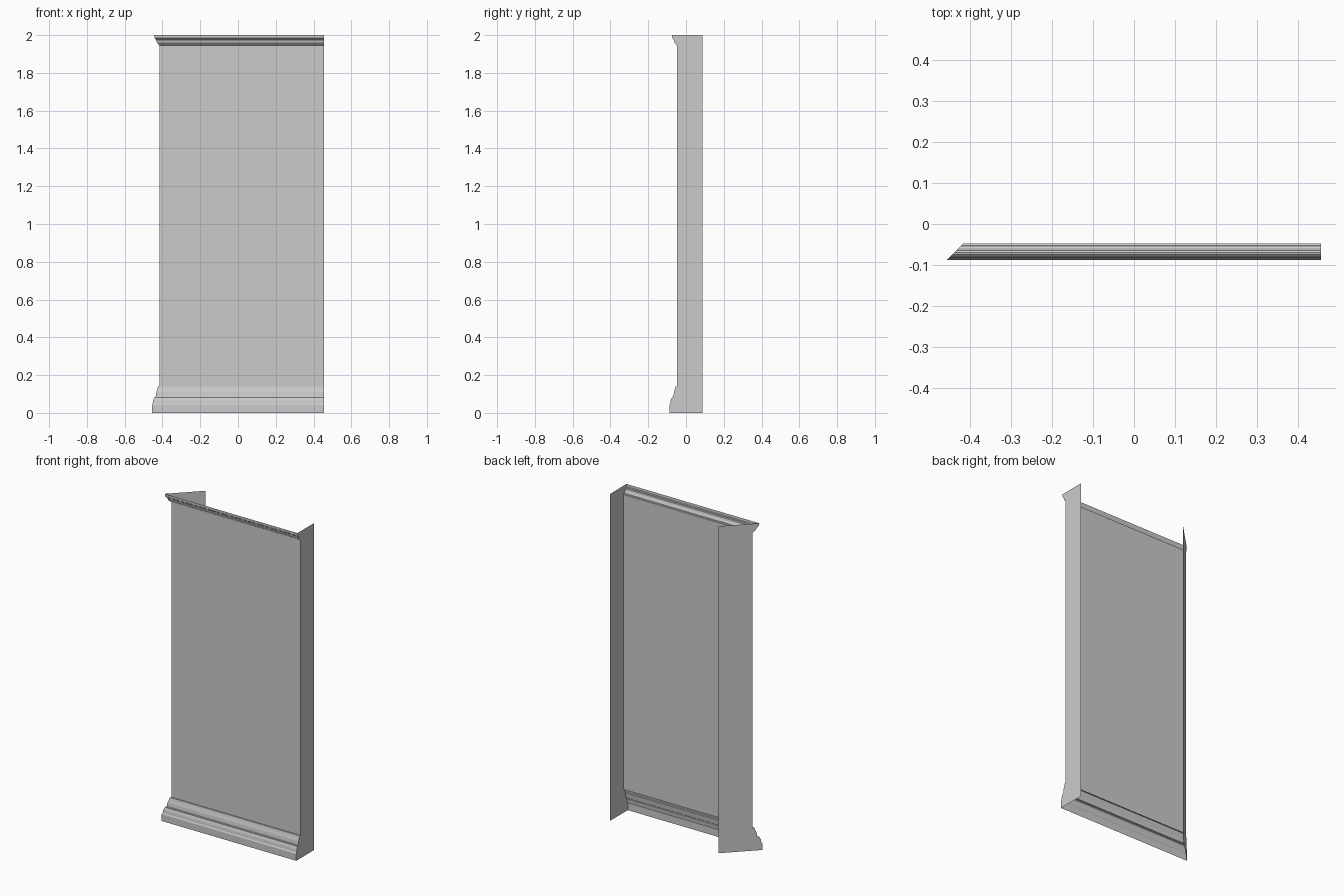
import bpy, bmesh

if "Cube" in bpy.data.objects:
    bpy.data.objects.remove(bpy.data.objects["Cube"])

RIGHT, BACK, MITRE = 0.455, 0.087, -0.3685

# moulding cross-sections as (y, z), bottom to top
BASE = [(-0.087, 0), (-0.087, 0.042), (-0.083, 0.05), (-0.081, 0.066), (-0.077, 0.078),
        (-0.073, 0.081), (-0.072, 0.086), (-0.067, 0.088), (-0.064, 0.11),
        (-0.058, 0.128), (-0.055, 0.141), (-0.0475, 0.141)]
CORNICE = [(-0.0475, 1.945), (-0.052, 1.947), (-0.053, 1.953), (-0.058, 1.956),
           (-0.062, 1.964), (-0.065, 1.974), (-0.069, 1.977), (-0.070, 1.982),
           (-0.074, 1.985), (-0.075, 2.0)]


def left_x(y):
    """Left end is cut on a 45 degree mitre."""
    return y + MITRE


def make(name, build):
    bm = bmesh.new()
    build(bm)
    mesh = bpy.data.meshes.new(name)
    bm.to_mesh(mesh)
    bm.free()
    obj = bpy.data.objects.new(name, mesh)
    bpy.context.collection.objects.link(obj)
    return obj


def strip(profile):
    """Sweep an open profile from the mitred end to the square end."""
    def build(bm):
        rows = [(bm.verts.new((left_x(y), y, z)), bm.verts.new((RIGHT, y, z)))
                for y, z in profile]
        for a, b in zip(rows, rows[1:]):
            bm.faces.new((a[0], a[1], b[1], b[0]))
    return build


def end_sheet(x_at, flip):
    """Flat end sheet following the full profile back to the rear edge."""
    def build(bm):
        outline = BASE + CORNICE + [(BACK, 2.0), (BACK, 0.0)]
        if not flip:
            outline.reverse()
        bm.faces.new([bm.verts.new((x_at(y), y, z)) for y, z in outline])
    return build


# front: skirting, flat wall, cornice
make("skirting", strip(BASE))
make("wall_panel", strip([BASE[-1], CORNICE[0]]))
make("cornice", strip(CORNICE))

# ends: mitred left, square right; top, bottom and back stay open
make("mitred_end", end_sheet(left_x, True))
make("square_end", end_sheet(lambda y: RIGHT, False))
